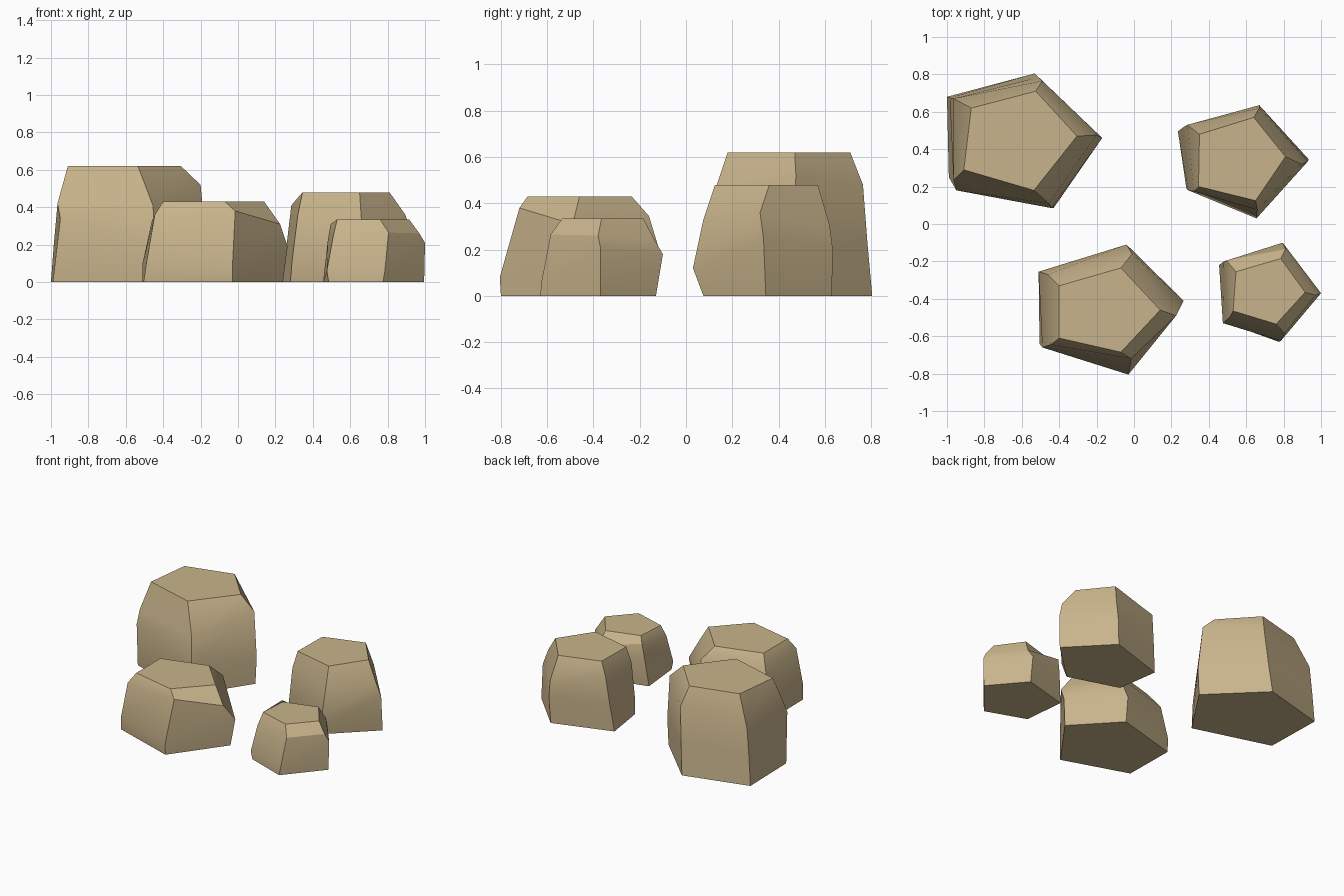
import bpy
import bmesh
import math

stone = bpy.data.materials.new("sandy_stone")
stone.diffuse_color = (0.58, 0.455, 0.26, 1)


def rock(name, height, corners):
    """Five-cornered boulder. Each corner runs foot (x, y), belly (x, y, z),
    shoulder (x, y, z), top (x, y)."""
    bm = bmesh.new()
    paths = []
    for foot, belly, shoulder, top in corners:
        points = ((*foot, 0), belly, shoulder, (*top, height))
        paths.append([bm.verts.new(p) for p in points])
    # side walls between neighbouring corners
    n = len(paths)
    for i in range(n):
        a, b = paths[i], paths[(i + 1) % n]
        for k in range(3):
            bm.faces.new((a[k], b[k], b[k + 1], a[k + 1]))
    # flat top and underside
    bm.faces.new([p[3] for p in paths])
    bm.faces.new([p[0] for p in reversed(paths)])
    bmesh.ops.recalc_face_normals(bm, faces=bm.faces)
    mesh = bpy.data.meshes.new(name)
    bm.to_mesh(mesh)
    bm.free()
    mesh.materials.append(stone)
    obj = bpy.data.objects.new(name, mesh)
    bpy.context.collection.objects.link(obj)
    bpy.ops.object.select_all(action='DESELECT')
    obj.select_set(True)
    bpy.context.view_layer.objects.active = obj
    bpy.ops.object.shade_smooth_by_angle(angle=math.radians(30))


# tallest boulder, back left
rock("large_rock", 0.62, (
    ((-.18, .46), (-.17, .46, .20), (-.20, .475, .52), (-.305, .47)),
    ((-.53, .805), (-.51, .785, .22), (-.49, .765, .48), (-.525, .71)),
    ((-1.0, .68), (-.985, .675, .20), (-.965, .67, .41), (-.87, .62)),
    ((-.99, .25), (-.95, .18, .34), (-.965, .235, .42), (-.91, .29)),
    ((-.43, .085), (-.44, .085, .20), (-.455, .11, .41), (-.535, .18)),
))

# wide boulder, front left
rock("wide_rock", 0.43, (
    ((.24, -.43), (.265, -.41, .19), (.225, -.49, .31), (.14, -.46)),
    ((-.04, -.13), (-.04, -.11, .18), (-.01, -.16, .345), (-.07, -.235)),
    ((-.51, -.26), (-.51, -.255, .10), (-.46, -.27, .33), (-.40, -.33)),
    ((-.505, -.64), (-.49, -.66, .10), (-.445, -.645, .36), (-.40, -.61)),
    ((-.03, -.80), (-.03, -.805, .08), (-.015, -.72, .38), (-.07, -.685)),
))

# medium boulder, back right
rock("medium_rock", 0.48, (
    ((.935, .345), (.93, .335, .25), (.895, .32, .36), (.81, .36)),
    ((.66, .63), (.67, .635, .20), (.67, .62, .31), (.64, .57)),
    ((.235, .495), (.26, .515, .20), (.285, .53, .41), (.35, .48)),
    ((.28, .19), (.29, .18, .12), (.32, .175, .36), (.345, .20)),
    ((.65, .075), (.655, .03, .12), (.66, .075, .33), (.65, .125)),
))

# smallest boulder, front right
rock("small_rock", 0.335, (
    ((.995, -.37), (1.0, -.37, .21), (.97, -.38, .26), (.915, -.365)),
    ((.79, -.13), (.795, -.10, .18), (.81, -.135, .24), (.785, -.185)),
    ((.455, -.22), (.48, -.20, .22), (.495, -.195, .31), (.545, -.255)),
    ((.485, -.525), (.475, -.53, .06), (.51, -.50, .25), (.53, -.465)),
    ((.775, -.63), (.785, -.625, .06), (.805, -.585, .265), (.76, -.535)),
))
